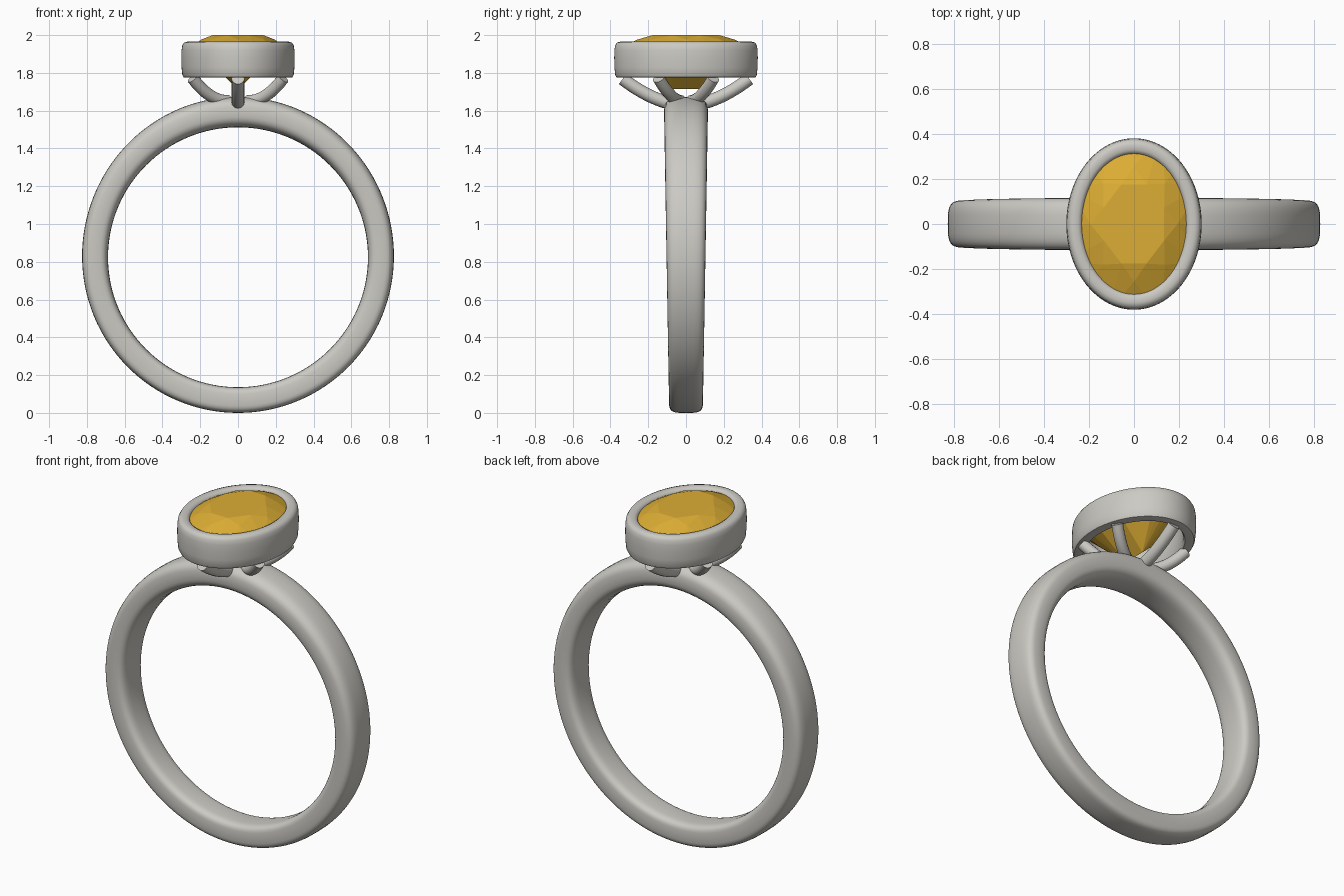
import bpy, bmesh, math
from mathutils import Vector

cube = bpy.data.objects.get("Cube")
if cube:
    bpy.data.objects.remove(cube, do_unlink=True)


def material(name, color, metallic=0.0):
    m = bpy.data.materials.new(name)
    m.use_nodes = True
    m.diffuse_color = (*color, 1)
    m.node_tree.nodes["Principled BSDF"].inputs["Base Color"].default_value = (*color, 1)
    return m


silver = material("silver", (0.60, 0.59, 0.55))
amber = material("amber", (0.72, 0.42, 0.035))


def finish(bm, name, mat, smooth_angle=None):
    bmesh.ops.recalc_face_normals(bm, faces=bm.faces)
    mesh = bpy.data.meshes.new(name)
    bm.to_mesh(mesh)
    bm.free()
    mesh.materials.append(mat)
    ob = bpy.data.objects.new(name, mesh)
    bpy.context.collection.objects.link(ob)
    if smooth_angle:
        bpy.ops.object.select_all(action='DESELECT')
        ob.select_set(True)
        bpy.context.view_layer.objects.active = ob
        bpy.ops.object.shade_smooth_by_angle(angle=math.radians(smooth_angle))
    return ob


def loft(rings, name, mat, angle, close_path=True, caps=False):
    """Skin a list of closed rings of points."""
    bm = bmesh.new()
    vs = [[bm.verts.new(p) for p in ring] for ring in rings]
    n, k = len(vs), len(vs[0])
    for i in range(n if close_path else n - 1):
        a, b = vs[i], vs[(i + 1) % n]
        for j in range(k):
            bm.faces.new((a[j], a[(j + 1) % k], b[(j + 1) % k], b[j]))
    if caps:
        bm.faces.new(vs[0])
        bm.faces.new(vs[-1])
    return finish(bm, name, mat, angle)


def ellipse(rx, ry, z, count, phase=0.0):
    return [Vector((rx * math.cos(math.tau * (i + phase) / count),
                    ry * math.sin(math.tau * (i + phase) / count), z))
            for i in range(count)]


def spow(v, e):
    return math.copysign(abs(v) ** e, v)


# Band: rounded section, wider and more crowned towards the top
def band_ring(t, count=32):
    h = (1 + math.cos(t)) / 2
    inner, thick = 0.688, 0.136 + 0.025 * h ** 4
    half, power = 0.09 + 0.026 * h, 2 / (4 - h)
    ring = []
    for j in range(count):
        a = math.tau * j / count
        r = inner + thick / 2 + thick / 2 * spow(math.cos(a), power)
        ring.append((r * math.sin(t), half * spow(math.sin(a), power),
                     0.824 + r * math.cos(t)))
    return ring


loft([band_ring(math.tau * i / 128) for i in range(128)], "band", silver, 60)

# Bezel: oval collar, profile given as (offset from opening, height)
bezel_profile = [(0, 1.79), (0, 1.945), (0.005, 1.957), (0.018, 1.964), (0.04, 1.965),
                 (0.056, 1.96), (0.065, 1.945), (0.069, 1.92), (0.07, 1.88),
                 (0.069, 1.83), (0.065, 1.79), (0.058, 1.777), (0.05, 1.775), (0.01, 1.775)]
loft([ellipse(0.23 + o, 0.31 + o, z, 96) for o, z in bezel_profile], "bezel", silver, 45)

# Gem: faceted oval with a table, crown, girdle and keel
points = ellipse(0.145, 0.19, 2.0, 8, 0.5)
points += ellipse(0.193, 0.255, 1.977, 8)
points += ellipse(0.236, 0.316, 1.947, 32)
points += ellipse(0.236, 0.316, 1.932, 32)
points += ellipse(0.155, 0.225, 1.846, 8, 0.5)
points += [Vector((0, y, 1.715)) for y in (-0.07, 0.07)]
bm = bmesh.new()
for p in points:
    bm.verts.new(p)
bmesh.ops.convex_hull(bm, input=bm.verts)
bmesh.ops.dissolve_limit(bm, angle_limit=math.radians(1), verts=bm.verts, edges=bm.edges)
finish(bm, "gem", amber)


# Prongs: curved round wires from the band up to the bezel
def prong(name, p0, p1, p2, radius=0.034, steps=10, sides=16):
    p0, p1, p2 = Vector(p0), Vector(p1), Vector(p2)
    side = (p2 - p0).cross(Vector((0, 0, 1))).normalized()
    rings = []
    for i in range(steps + 1):
        t = i / steps
        c = p0 * (1 - t) ** 2 + p1 * 2 * t * (1 - t) + p2 * t * t
        tangent = ((p1 - p0) * (1 - t) + (p2 - p1) * t).normalized()
        up = side.cross(tangent)
        rings.append([c + radius * (side * math.cos(a) + up * math.sin(a))
                      for a in (math.tau * j / sides for j in range(sides))])
    loft(rings, name, silver, 45, close_path=False, caps=True)


for sy, end in ((-1, "front"), (1, "back")):
    prong(end + "_prong", (0, sy * 0.04, 1.63), (0, sy * 0.18, 1.65), (0, sy * 0.335, 1.768))
    for sx, hand in ((-1, "right"), (1, "left")):
        prong(f"{end}_{hand}_prong", (sx * 0.05, sy * 0.025, 1.65),
              (sx * 0.15, sy * 0.075, 1.65), (sx * 0.24, sy * 0.145, 1.772), 0.032)
